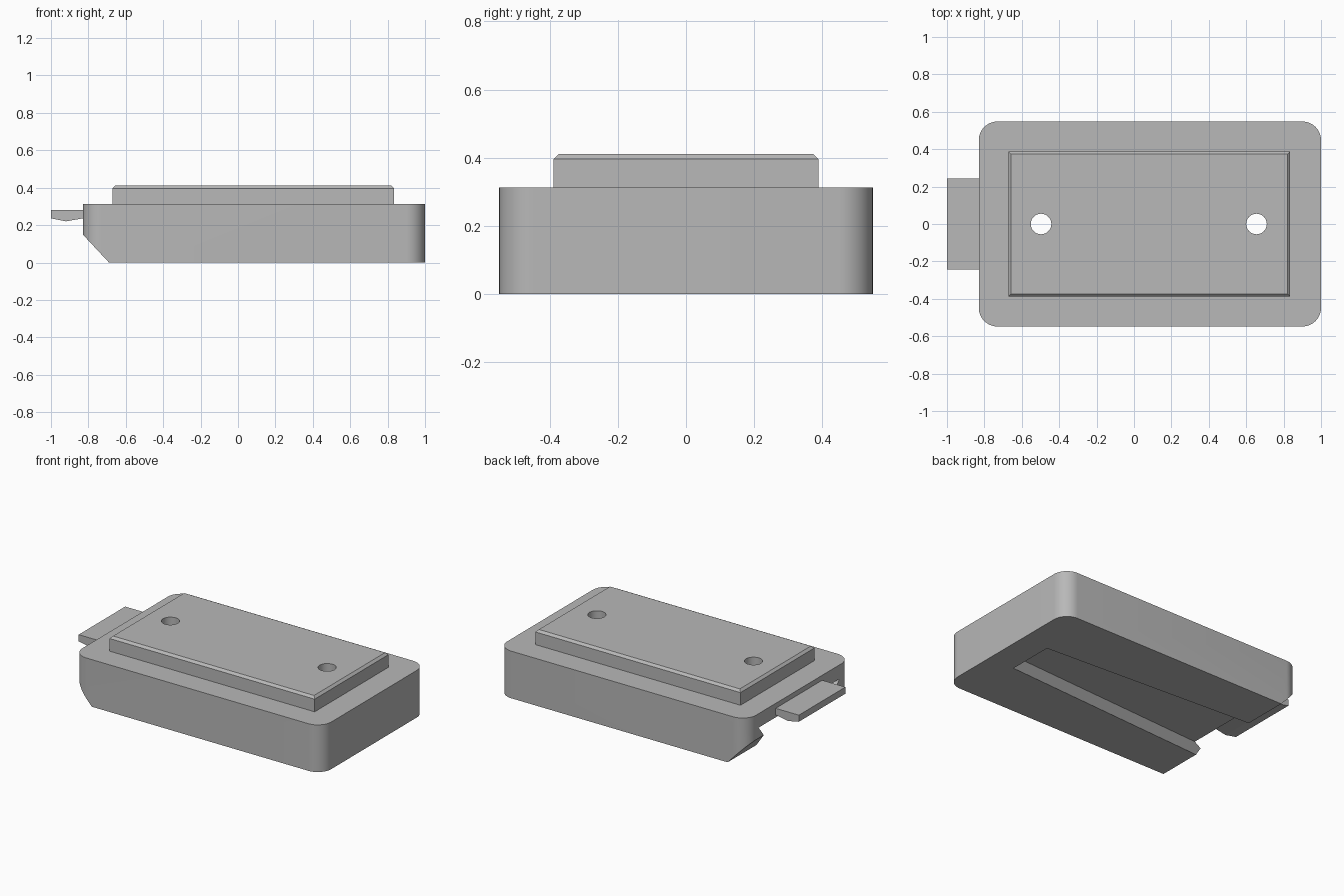
import bpy
import math

default_cube = bpy.data.objects.get("Cube")
if default_cube:
    bpy.data.objects.remove(default_cube, do_unlink=True)

grey = bpy.data.materials.new("plain grey")
grey.use_nodes = True
grey.diffuse_color = (0.48, 0.48, 0.48, 1)
grey.node_tree.nodes["Principled BSDF"].inputs["Base Color"].default_value = grey.diffuse_color


def loft(name, start, end):
    """Solid between two matching rings of points."""
    n = len(start)
    faces = [tuple(range(n))[::-1], tuple(range(n, 2 * n))]
    faces += [(i, (i + 1) % n, (i + 1) % n + n, i + n) for i in range(n)]
    mesh = bpy.data.meshes.new(name)
    mesh.from_pydata(start + end, [], faces)
    obj = bpy.data.objects.new(name, mesh)
    bpy.context.collection.objects.link(obj)
    mesh.materials.append(grey)
    # consistent outward normals
    select(obj)
    bpy.ops.object.mode_set(mode="EDIT")
    bpy.ops.mesh.select_all(action="SELECT")
    bpy.ops.mesh.normals_make_consistent(inside=False)
    bpy.ops.object.mode_set(mode="OBJECT")
    return obj


def select(obj):
    bpy.ops.object.select_all(action="DESELECT")
    obj.select_set(True)
    bpy.context.view_layer.objects.active = obj


def rounded_rect(x0, x1, y, r, z, steps=12):
    ring = []
    corners = [(x1 - r, y - r), (x0 + r, y - r), (x0 + r, r - y), (x1 - r, r - y)]
    for k, (cx, cy) in enumerate(corners):
        for i in range(steps + 1):
            a = math.pi / 2 * (k + i / steps)
            ring.append((cx + r * math.cos(a), cy + r * math.sin(a), z))
    return ring


def rect(x0, x1, y, z):
    return [(x0, -y, z), (x1, -y, z), (x1, y, z), (x0, y, z)]


def side_prism(name, profile, y):
    return loft(name, [(x, -y, z) for x, z in profile], [(x, y, z) for x, z in profile])


def circle(x, r, z, n=32):
    return [(x + r * math.cos(math.tau * i / n), r * math.sin(math.tau * i / n), z) for i in range(n)]


def cut(obj, cutter):
    mod = obj.modifiers.new("cut", "BOOLEAN")
    mod.operation = "DIFFERENCE"
    mod.solver = "EXACT"
    mod.object = cutter
    select(obj)
    bpy.ops.object.modifier_apply(modifier=mod.name)


# Main block with rounded corners
body = loft("body", rounded_rect(-0.83, 1, 0.548, 0.1, 0),
            rounded_rect(-0.83, 1, 0.548, 0.1, 0.313))

# Raised plate with a chamfered rim
plate = loft("raised_plate", rect(-0.672, 0.835, 0.388, 0.3), rect(-0.672, 0.835, 0.388, 0.412))
bevel = plate.modifiers.new("rim", "BEVEL")
bevel.width = 0.015
bevel.limit_method = "WEIGHT"
weights = plate.data.attributes.new("bevel_weight_edge", "FLOAT", "EDGE")
for edge in plate.data.edges:
    if all(plate.data.vertices[v].co.z > 0.4 for v in edge.vertices):
        weights.data[edge.index].value = 1
select(plate)
bpy.ops.object.modifier_apply(modifier=bevel.name)

# Latch tongue at the open end
tongue = side_prism("latch_tongue", [(-1, 0.28), (-1, 0.236), (-0.92, 0.22),
                                     (-0.82, 0.238), (-0.82, 0.28)], 0.244)


# Tapered dovetail slot on the underside, closed at the far end
def slot_section(x):
    def half(z):
        return 0.204 - 0.06 * x + 0.77 * z
    low, high = -0.03, 0.22
    return [(x, -half(low), low), (x, half(low), low), (x, half(high), high), (x, -half(high), high)]


slot = loft("slot_cutter", slot_section(-0.95), slot_section(0.81))
ramp = side_prism("ramp_cutter", [(-0.66, -0.032), (-0.97, 0.3), (-0.97, -0.032)], 0.8)
ramp.data.vertices.update() if hasattr(ramp.data.vertices, "update") else None
for v in ramp.data.vertices:
    if v.co.z > 0.2:
        v.co.z = 0.3
cutters = [ramp, slot]
for cutter in cutters:
    cut(body, cutter)

# Screw holes right through plate and body
for x in (-0.497, 0.655):
    hole = loft("hole_cutter", circle(x, 0.055, -0.1), circle(x, 0.055, 0.6))
    cutters.append(hole)
    cut(body, hole)
    cut(plate, hole)

for cutter in cutters:
    bpy.data.objects.remove(cutter, do_unlink=True)

for part in (body, plate, tongue):
    select(part)
    bpy.ops.object.shade_smooth_by_angle(angle=math.radians(20))
